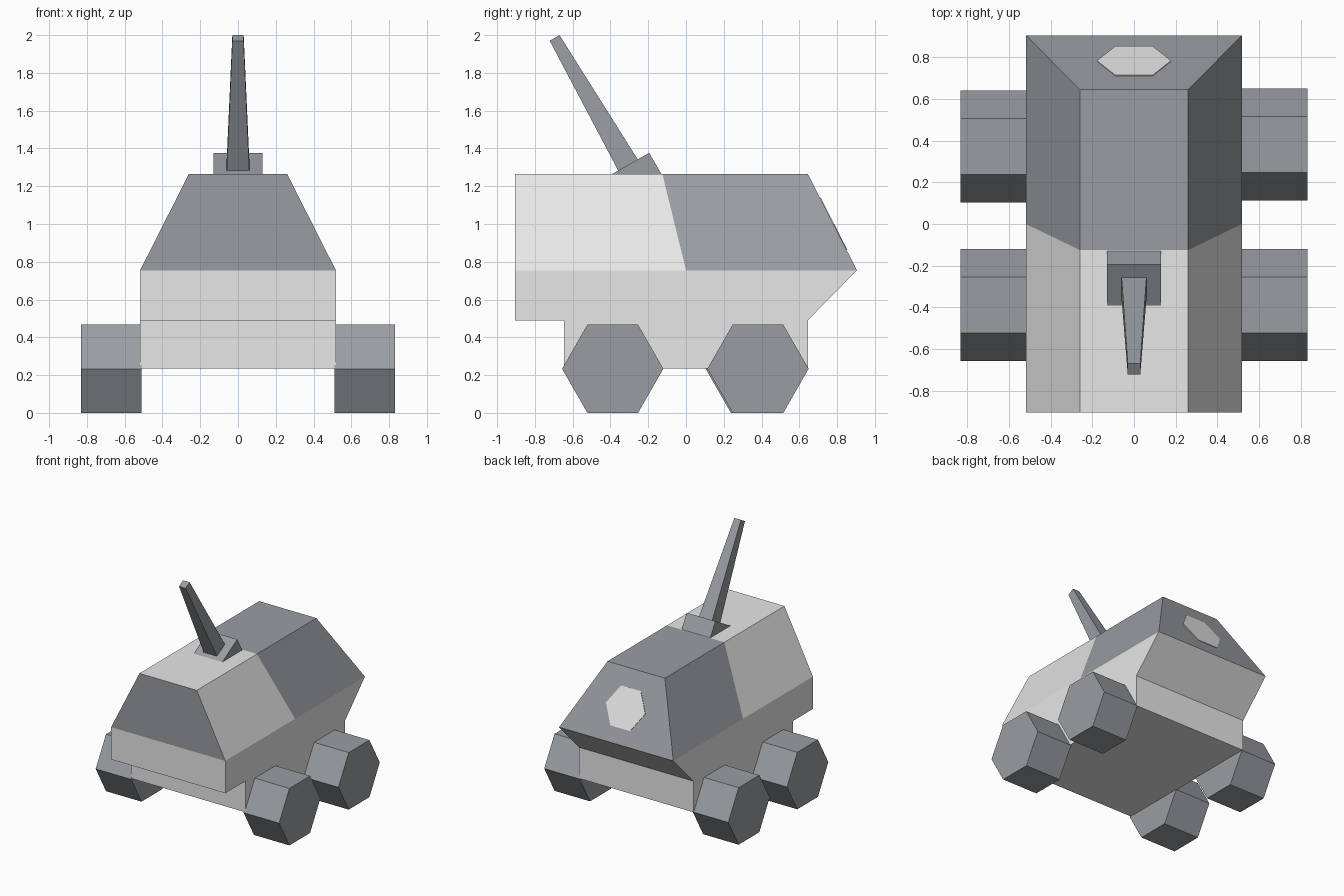
import bpy, bmesh, math
from mathutils import Matrix, Vector

if "Cube" in bpy.data.objects:
    bpy.data.objects.remove(bpy.data.objects["Cube"])


def make_material(name, colour):
    m = bpy.data.materials.new(name)
    m.diffuse_color = (*colour, 1)
    m.use_nodes = True
    m.node_tree.nodes["Principled BSDF"].inputs["Base Color"].default_value = m.diffuse_color
    return m


light = make_material("light grey", (0.80, 0.80, 0.80))
dark = make_material("slate grey", (0.32, 0.335, 0.36))


def finish(name, bm, *mats):
    bmesh.ops.recalc_face_normals(bm, faces=bm.faces[:])
    me = bpy.data.meshes.new(name)
    bm.to_mesh(me)
    bm.free()
    for m in mats:
        me.materials.append(m)
    ob = bpy.data.objects.new(name, me)
    bpy.context.collection.objects.link(ob)
    return ob


def prism(name, profile, x0, x1, mat):
    """Extrude a (y, z) profile along x."""
    bm = bmesh.new()
    face = bm.faces.new([bm.verts.new((x0, y, z)) for y, z in profile])
    new = bmesh.ops.extrude_face_region(bm, geom=[face])["geom"]
    bmesh.ops.translate(bm, vec=(x1 - x0, 0, 0),
                        verts=[v for v in new if isinstance(v, bmesh.types.BMVert)])
    return finish(name, bm, mat)


# Hull: stepped lower body with a tapering upper cabin
WAIST, ROOF = 0.755, 1.265
outline = [(-0.905, WAIST), (-0.905, ROOF), (0.645, ROOF), (0.905, WAIST),
           (0.645, 0.49), (0.645, 0.235), (-0.645, 0.235), (-0.645, 0.49), (-0.905, 0.49)]
bm = bmesh.new()
sides = []
for s in (-1, 1):
    vs = [bm.verts.new((s * (0.26 if z == ROOF else 0.518), y, z)) for y, z in outline]
    bm.faces.new(vs[:4])
    bm.faces.new([vs[0]] + vs[3:])
    sides.append(vs)
a, b = sides
for i in range(len(a)):
    j = (i + 1) % len(a)
    bm.faces.new((a[i], a[j], b[j], b[i]))
bmesh.ops.recalc_face_normals(bm, faces=bm.faces[:])

# Slanted colour split across the cabin only
split_point = Vector((0, 0, WAIST))
split_normal = Vector((0, 0.51, 0.125)).normalized()
cabin = [f for f in bm.faces if f.calc_center_median().z > WAIST + 0.01]
geom = cabin + list({e for f in cabin for e in f.edges}) + list({v for f in cabin for v in f.verts})
bmesh.ops.bisect_plane(bm, geom=geom, plane_co=split_point, plane_no=split_normal, dist=1e-5)
for f in bm.faces:
    c = f.calc_center_median()
    behind = (c - split_point).dot(split_normal) > 0
    nose = f.normal.y < -0.9
    f.material_index = int(c.z > WAIST + 0.01 and (behind or nose))
finish("hull", bm, light, dark)

# Hexagonal rear window plate lying on the sloped back
bm = bmesh.new()
bmesh.ops.create_cone(bm, cap_ends=True, segments=6, radius1=0.178, radius2=0.178, depth=0.008,
                      matrix=Matrix.Rotation(math.pi / 2, 4, 'Z'))
for v in bm.verts:      # put hexagon corners on the left and right
    v.co = Matrix.Rotation(-math.pi / 2, 3, 'Z') @ v.co
if max(v.co.x for v in bm.verts) < 0.17:
    bmesh.ops.rotate(bm, verts=bm.verts[:], matrix=Matrix.Rotation(math.pi / 6, 3, 'Z'))
tilt = -math.atan2(0.51, 0.26)
bm.transform(Matrix.Translation((0, 0.78, 1.0)) @ Matrix.Rotation(tilt, 4, 'X'))
finish("rear_window", bm, light)

# Six-sided wheels
for name, y, s in (("front_left_wheel", -0.388, -1), ("front_right_wheel", -0.388, 1),
                   ("rear_left_wheel", 0.372, -1), ("rear_right_wheel", 0.381, 1)):
    hexagon = [(y + 0.268 * math.cos(k * math.pi / 3),
                0.2335 + 0.27 * math.sin(k * math.pi / 3)) for k in range(6)]
    prism(name, hexagon, s * 0.51, s * 0.832, dark)

# Gun mount: tilted block half sunk into the roof
prism("gun_mount", [(-0.39, 1.265), (-0.195, 1.377), (-0.12, 1.247), (-0.315, 1.135)],
      -0.13, 0.13, dark)

# Tapered square barrel leaning towards the front
LENGTH = 0.785
bm = bmesh.new()
bmesh.ops.create_cone(bm, cap_ends=True, segments=4, radius1=0.06 * math.sqrt(2),
                      radius2=0.03 * math.sqrt(2), depth=LENGTH)
if max(v.co.x for v in bm.verts) > 0.07:
    bmesh.ops.rotate(bm, verts=bm.verts[:], matrix=Matrix.Rotation(math.pi / 4, 3, 'Z'))
bm.transform(Matrix.Translation((0, -0.303, 1.305)) @ Matrix.Rotation(math.radians(30), 4, 'X')
             @ Matrix.Translation((0, 0, LENGTH / 2)))
finish("gun_barrel", bm, dark)
